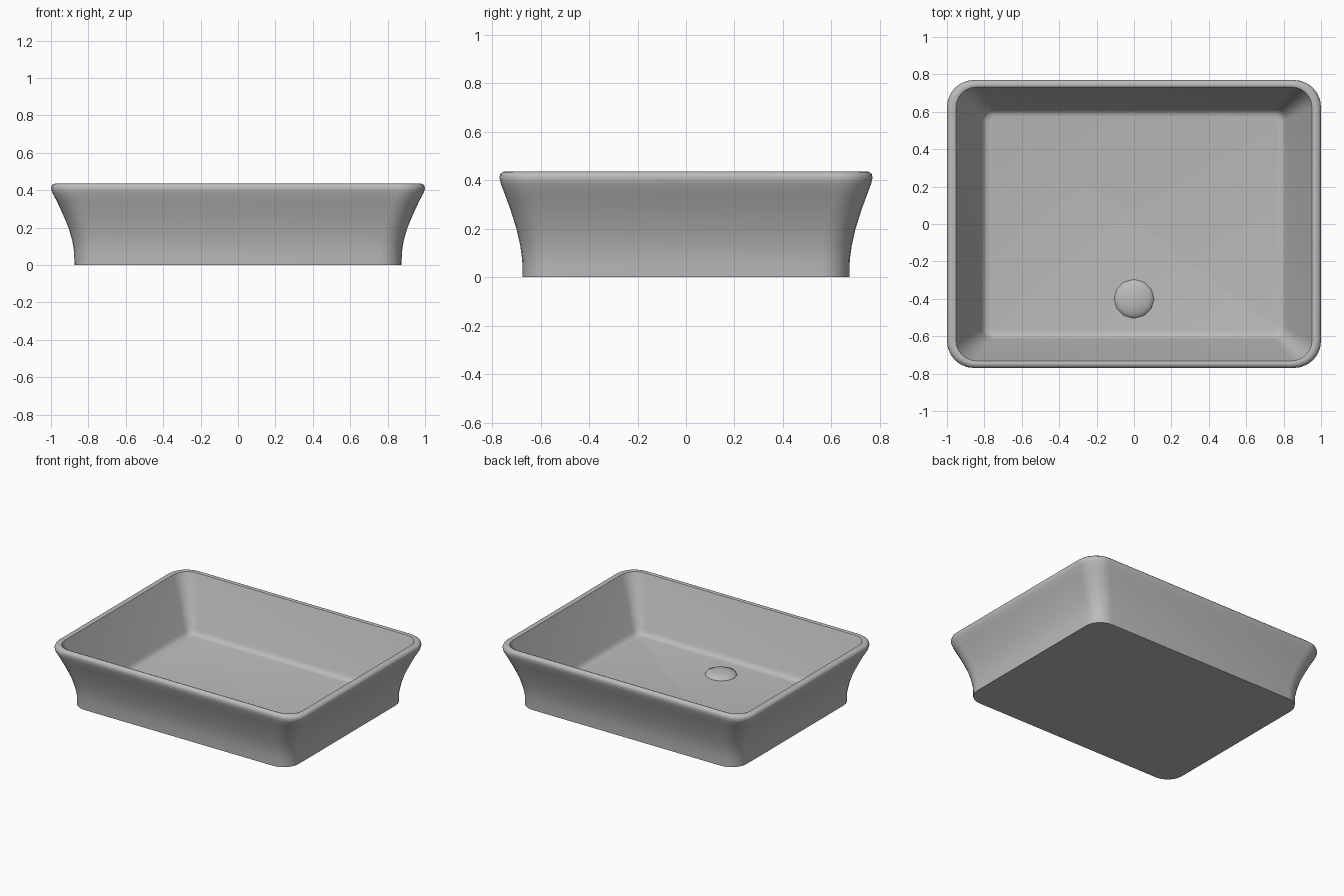
import bpy, bmesh, math

cube = bpy.data.objects.get("Cube")
if cube:
    bpy.data.objects.remove(cube, do_unlink=True)

ceramic = bpy.data.materials.new("grey_ceramic")
ceramic.use_nodes = True
GREY = (0.5, 0.5, 0.5, 1)
ceramic.diffuse_color = GREY
ceramic.node_tree.nodes["Principled BSDF"].inputs["Base Color"].default_value = GREY


def rounded_rect(bm, half_x, half_y, z, radius, steps=6):
    """Ring of vertices around a rectangle with rounded corners."""
    ring = []
    for corner, (sx, sy) in enumerate([(1, 1), (-1, 1), (-1, -1), (1, -1)]):
        for i in range(steps + 1):
            a = (corner + i / steps) * math.pi / 2
            ring.append(bm.verts.new((sx * (half_x - radius) + radius * math.cos(a),
                                      sy * (half_y - radius) + radius * math.sin(a), z)))
    return ring


def loft(bm, rings):
    """Bridge consecutive rings with quads."""
    for low, high in zip(rings, rings[1:]):
        n = len(low)
        for i in range(n):
            j = (i + 1) % n
            bm.faces.new((low[i], low[j], high[j], high[i]))


def finish(bm, name, angle):
    mesh = bpy.data.meshes.new(name)
    bmesh.ops.recalc_face_normals(bm, faces=bm.faces)
    bm.to_mesh(mesh)
    bm.free()
    mesh.materials.append(ceramic)
    obj = bpy.data.objects.new(name, mesh)
    bpy.context.collection.objects.link(obj)
    bpy.ops.object.select_all(action="DESELECT")
    obj.select_set(True)
    bpy.context.view_layer.objects.active = obj
    bpy.ops.object.shade_smooth_by_angle(angle=math.radians(angle))
    return obj


# Basin: flared outside, rounded rim, sloped inside walls, filleted floor
# Rows are half width, half depth, height, corner radius
PROFILE = [
    (.875, .675, 0, .12), (.876, .676, .07, .12), (.886, .684, .13, .12),
    (.906, .7, .2, .125), (.94, .725, .28, .13), (.968, .747, .34, .135),
    (.992, .764, .385, .14), (1, .77, .41, .145), (.996, .767, .425, .145),
    (.985, .757, .434, .14), (.97, .745, .437, .13), (.952, .732, .432, .11),
    (.945, .726, .415, .105), (.815, .615, .085, .06), (.805, .606, .065, .055),
    (.79, .592, .054, .045), (.77, .575, .05, .035),
]
bm = bmesh.new()
rings = [rounded_rect(bm, *row) for row in PROFILE]
loft(bm, rings)
bm.faces.new(rings[0])
bm.faces.new(rings[-1])
finish(bm, "basin", 40)

# Drain cover: shallow dome on the floor near the front
bm = bmesh.new()
bmesh.ops.create_uvsphere(bm, u_segments=12, v_segments=8, radius=1)
bmesh.ops.delete(bm, geom=[v for v in bm.verts if v.co.z < -0.01], context="VERTS")
drain = finish(bm, "drain_cover", 60)
drain.scale = (.107, .104, .032)
drain.location = (0, -.4, .05)
